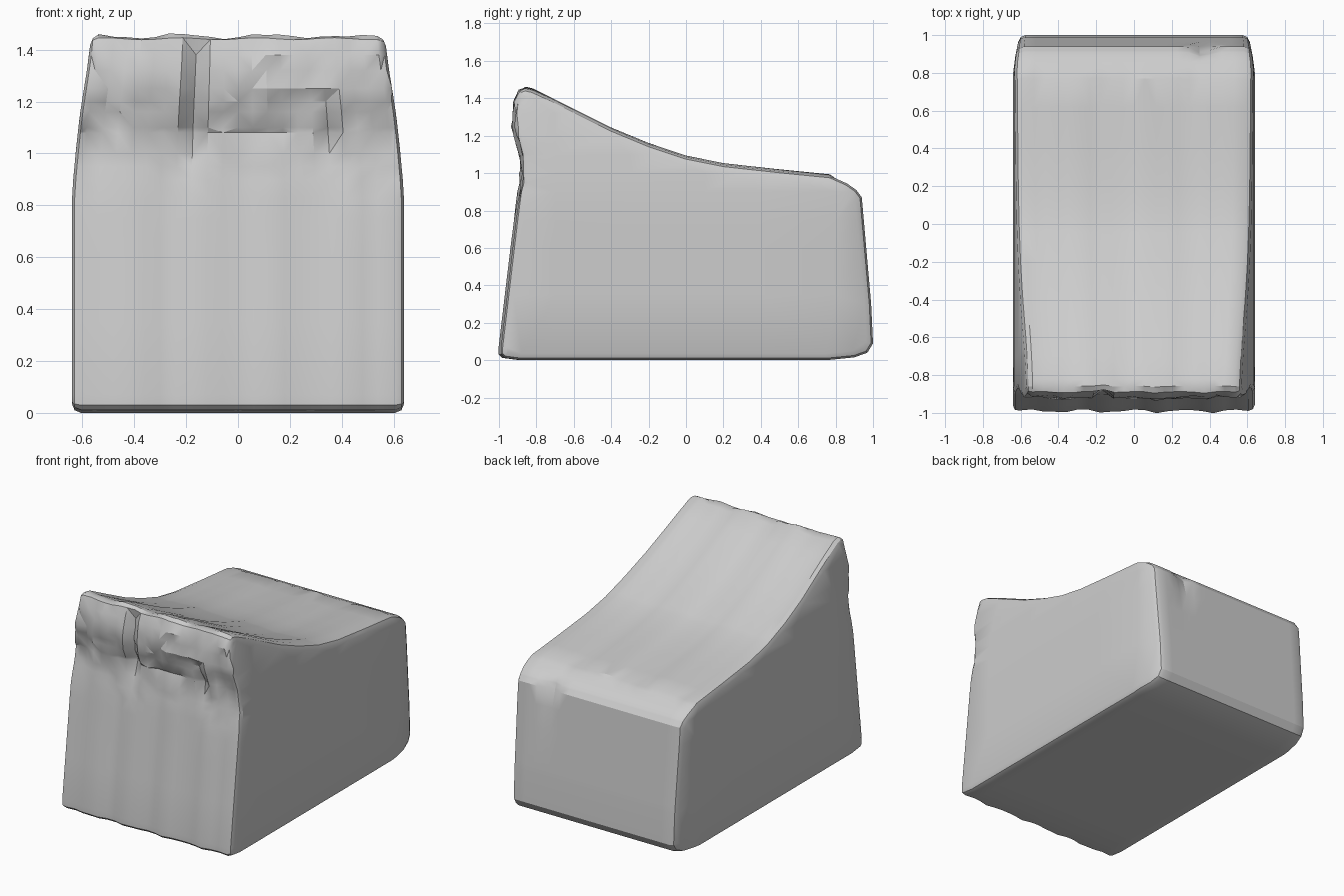
import bpy, bmesh, math, random
from mathutils import Vector

random.seed(4)
cube = bpy.data.objects.get("Cube")
if cube:
    bpy.data.objects.remove(cube, do_unlink=True)

# Plain grey fabric
grey = bpy.data.materials.new("plain grey")
grey.use_nodes = True
colour = (0.61, 0.61, 0.61, 1)
grey.diffuse_color = colour
grey.node_tree.nodes["Principled BSDF"].inputs["Base Color"].default_value = colour

# Side profile (y, z): base, sloping back, sagging top, raised front lip
PROFILE = [(-0.97, 0.012), (-0.88, 0), (0.75, 0), (0.9, 0.015), (0.97, 0.04), (1, 0.09),
           (0.99, 0.3), (0.94, 0.87), (0.91, 0.91), (0.86, 0.945), (0.77, 0.985), (0.5, 1.012),
           (0.2, 1.045), (0, 1.085), (-0.2, 1.152), (-0.4, 1.235), (-0.6, 1.335),
           (-0.82, 1.446), (-0.86, 1.455), (-0.89, 1.445), (-0.915, 1.38), (-0.925, 1.25),
           (-0.905, 1.16), (-0.885, 1.08), (-0.885, 0.95), (-0.9, 0.83), (-0.99, 0.07), (-0.99, 0.03)]
HALF = 0.64


def bump(v, centre, width):
    return math.exp(-((v - centre) / width) ** 2)


def ramp(v, low, high):
    t = min(max((v - low) / (high - low), 0), 1)
    return t * t * (3 - 2 * t)


bm = bmesh.new()
ring = [bm.verts.new((-HALF, y, z)) for y, z in PROFILE]
face = bm.faces.new(ring)
new = bmesh.ops.extrude_face_region(bm, geom=[face])["geom"]
bmesh.ops.translate(bm, vec=(2 * HALF, 0, 0), verts=[g for g in new if isinstance(g, bmesh.types.BMVert)])
bmesh.ops.recalc_face_normals(bm, faces=bm.faces)

# Rounded side rims
rims = [e for e in bm.edges if abs(e.verts[0].co.x - e.verts[1].co.x) < 0.01]
bmesh.ops.bevel(bm, geom=rims, offset=0.035, segments=2, profile=0.5, affect='EDGES', clamp_overlap=True)


# Cut a grid so that the cover can be draped
def cut(axis, values):
    normal = Vector((0, 0, 0))
    normal[axis] = 1
    for value in values:
        bmesh.ops.bisect_plane(bm, geom=bm.verts[:] + bm.edges[:] + bm.faces[:], dist=0.0005,
                               plane_co=normal * value, plane_no=normal)


cut(0, [-0.54 + 0.06 * i for i in range(19)])
cut(1, [-0.7, -0.3, 0.1, 0.4, 0.8])
cut(2, [0.35, 0.6, 0.75, 0.9, 1.0, 1.1, 1.2, 1.32])

# Taper the sides and press the folds into front, top and back
for v in bm.verts:
    x, y, z = v.co
    side = abs(x) / HALF
    front = 1 - ramp(y, -0.9, -0.8)
    if z < 0.8:
        front = 1 - ramp(y, -0.95, -0.75)
    high = ramp(z, 0.8, 1.1)
    lip = ramp(z, 1.38, 1.45)

    pleats = 0.008 * math.cos(x * 23) + 0.004 * math.sin(x * 41)
    dent = 0.055 * bump(x, -0.18, 0.035) * high * (1 - 0.7 * lip)
    dent += 0.045 * bump(x, 0.38 + 0.2 * (1.05 - z), 0.035) * bump(z, 1.03, 0.14)
    dent += 0.03 * bump(abs(x), 0.57, 0.05) * bump(z, 1.05, 0.16)
    dent += 0.02 * bump(x, 0.13, 0.2) * bump(z, 1.1, 0.08)
    dent += random.uniform(-0.008, 0.012) * high * (1 - lip)
    v.co.y += front * (pleats * (1 - 0.5 * high) + dent)

    back = ramp(y, 0.85, 0.95)
    v.co.y -= back * 0.04 * bump(x, 0.38, 0.05) * ramp(z, 0.65, 0.9)

    if z > 0.85 and -0.88 < y < 0.8 and side < 0.95:
        v.co.z += 0.006 * math.sin(x * 15 + y) + 0.003 * math.sin(x * 37)
    if z > 1.4:
        v.co.z += 0.004 * math.sin(x * 19) - 0.003

    width = 1 - 0.03 * ramp(z, 0.8, 1.1) - 0.085 * ramp(z, 1.0, 1.5)
    width -= 0.05 * ramp(y, 0.8, 1.02)
    v.co.x = x * width

bmesh.ops.recalc_face_normals(bm, faces=bm.faces)
bmesh.ops.triangulate(bm, faces=bm.faces)
mesh = bpy.data.meshes.new("draped_cover")
bm.to_mesh(mesh)
bm.free()
mesh.materials.append(grey)
cover = bpy.data.objects.new("draped_cover", mesh)
bpy.context.collection.objects.link(cover)

# Smooth cloth with crisp creases
bpy.ops.object.select_all(action='DESELECT')
cover.select_set(True)
bpy.context.view_layer.objects.active = cover
bpy.ops.object.shade_smooth_by_angle(angle=math.radians(28))
